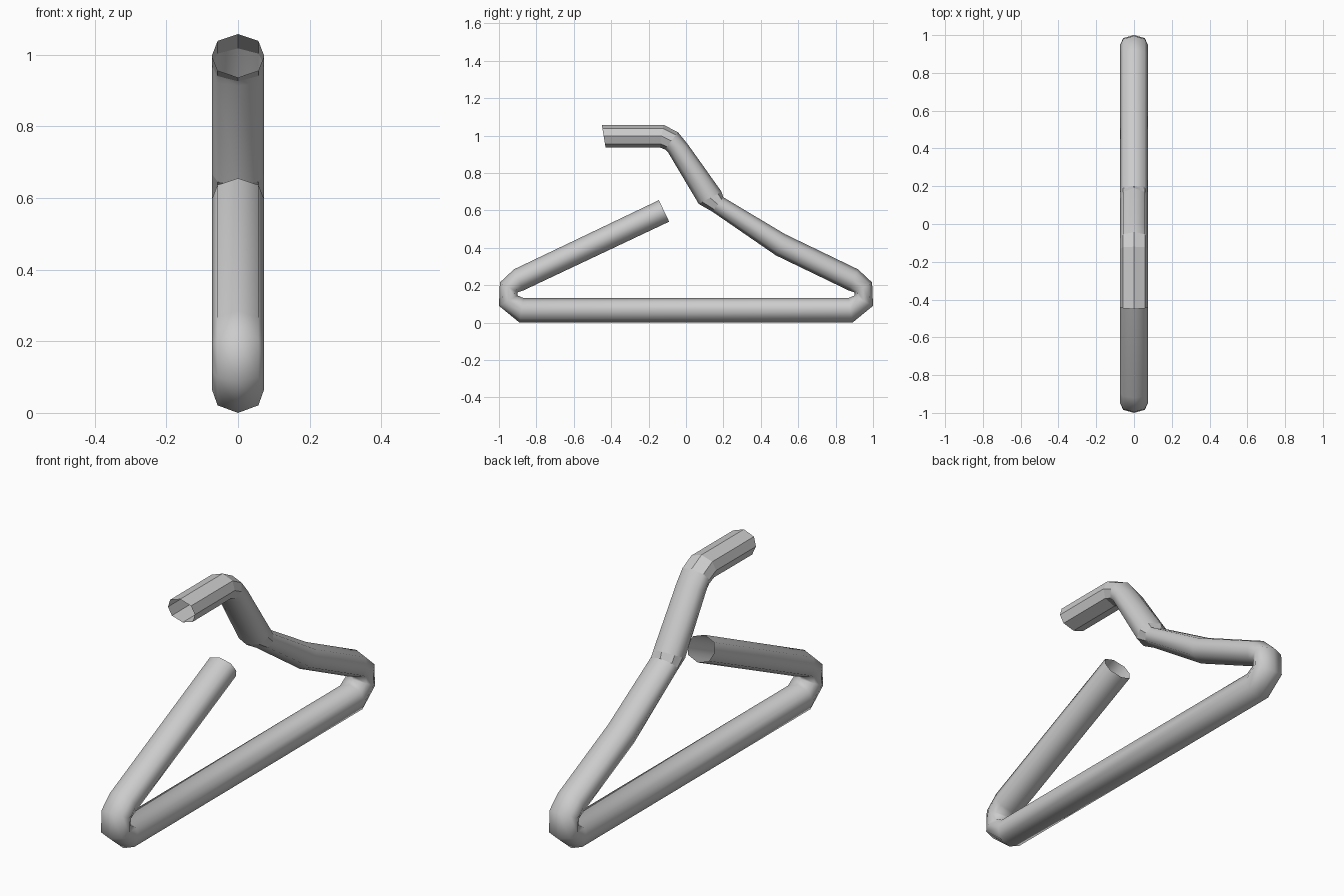
import bpy, bmesh
from mathutils import Vector

if "Cube" in bpy.data.objects:
    bpy.data.objects.remove(bpy.data.objects["Cube"])

# Each ring of the bent tube: outer (y, z) and inner (y, z) point
left_arm = [((-0.145, 0.655), (-0.09, 0.54))]
left_corner = [((-0.92, 0.285), (-0.87, 0.172)),
               ((-0.995, 0.215), (-0.9, 0.162)),
               ((-1.0, 0.09), (-0.9, 0.145)),
               ((-0.89, 0.0), (-0.87, 0.132))]
# Right corner is the left one mirrored and run backwards
right_corner = [((-o[0], o[1]), (-i[0], i[1])) for o, i in reversed(left_corner)]
right_arm = [((0.53, 0.473), (0.48, 0.36)),
             ((0.2, 0.67), (0.14, 0.594))]
hook = [((0.19, 0.70), (0.068, 0.635)),
        ((0.01, 0.953), (-0.098, 0.914)),
        ((-0.043, 1.018), (-0.112, 0.926)),
        ((-0.12, 1.058), (-0.14, 0.937)),
        ((-0.45, 1.058), (-0.43, 0.936))]
rings = left_arm + left_corner + right_corner + right_arm + hook

# Eight-sided section: (x, fraction from centre to outer point)
section = [(0, 1), (0.057, 0.68), (0.073, 0), (0.057, -0.68),
           (0, -1), (-0.057, -0.68), (-0.073, 0), (-0.057, 0.68)]

bm = bmesh.new()
loops = []
for outer, inner in rings:
    o, i = Vector((0, *outer)), Vector((0, *inner))
    mid, half = (o + i) / 2, (o - i) / 2
    loops.append([bm.verts.new(mid + half * t + Vector((x, 0, 0))) for x, t in section])

# Skin between rings, ends left open; the hook tip and neck joint are faceted
n = len(section)
last = len(loops) - 2
neck = len(rings) - len(hook) - 1
for k in range(len(loops) - 1):
    a, b = loops[k], loops[k + 1]
    for j in range(n):
        f = bm.faces.new((a[j], a[(j + 1) % n], b[(j + 1) % n], b[j]))
        f.smooth = k < last - 1 and k != neck
bmesh.ops.recalc_face_normals(bm, faces=bm.faces)

mesh = bpy.data.meshes.new("hanger_tube")
bm.to_mesh(mesh)
bm.free()
obj = bpy.data.objects.new("hanger_tube", mesh)
bpy.context.collection.objects.link(obj)
